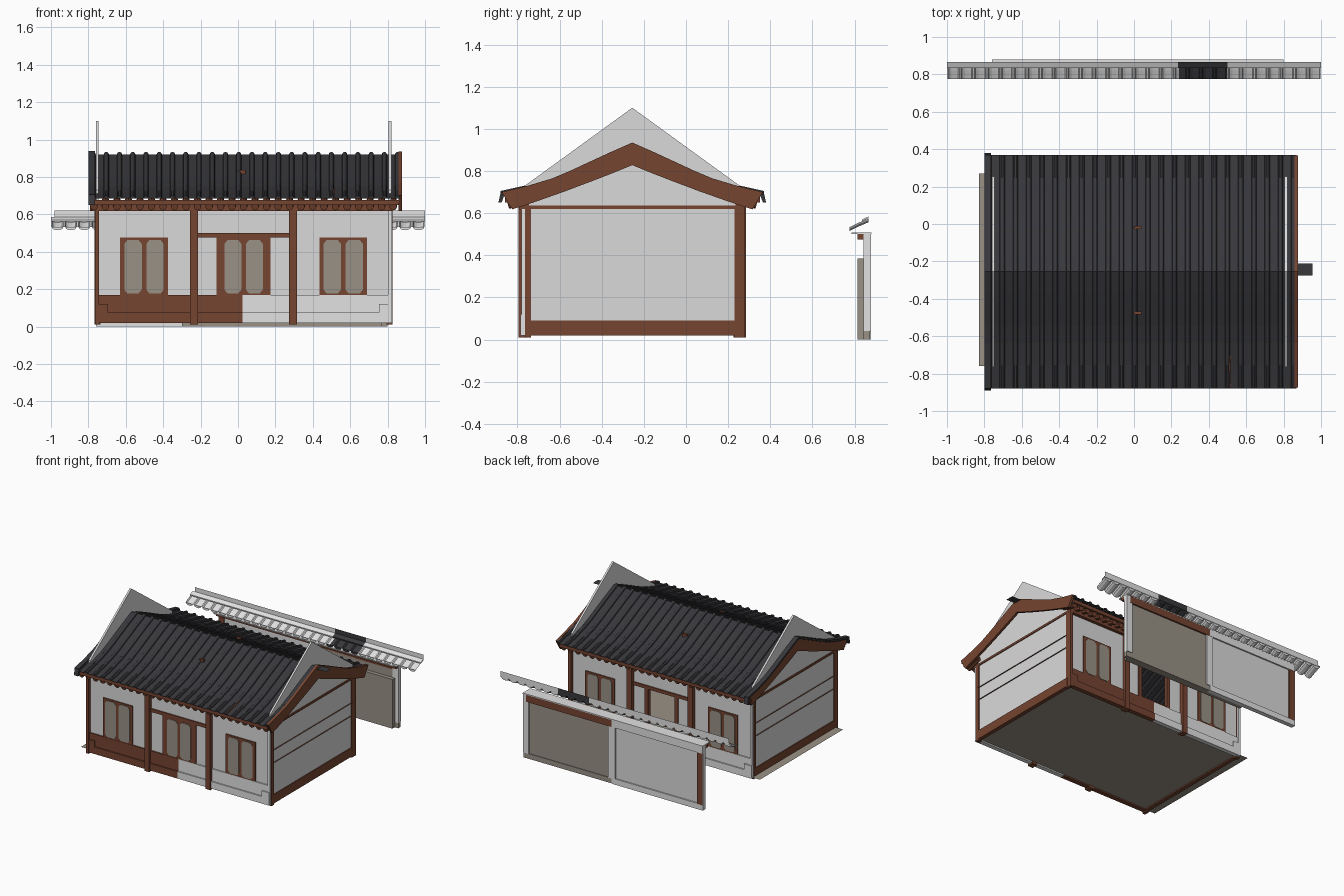
import bpy, bmesh, math
from mathutils import Vector

if "Cube" in bpy.data.objects:
    bpy.data.objects.remove(bpy.data.objects["Cube"])

def material(name, r, g, b):
    m = bpy.data.materials.new(name)
    m.diffuse_color = (r, g, b, 1)
    m.use_nodes = True
    m.node_tree.nodes["Principled BSDF"].inputs["Base Color"].default_value = m.diffuse_color
    return m

WALL = material("wall_grey", .70, .70, .70)
WHITE = material("plaster_white", .76, .76, .76)
BROWN = material("timber_brown", .18, .058, .03)
DARK = material("tile_black", .04, .04, .046)
TAN = material("pane_tan", .32, .285, .235)

def make(name, verts, faces, *mats):
    me = bpy.data.meshes.new(name)
    me.from_pydata(verts, [], faces)
    bm = bmesh.new()
    bm.from_mesh(me)
    bmesh.ops.recalc_face_normals(bm, faces=bm.faces)
    bm.to_mesh(me)
    bm.free()
    for m in mats:
        me.materials.append(m)
    ob = bpy.data.objects.new(name, me)
    bpy.context.collection.objects.link(ob)
    return ob

def prism(name, pts, axis, a, b, mat):
    """Extrude a 2D outline (other coord, z) along axis x or y."""
    n = len(pts)
    f = (lambda p, t: (t, p[0], p[1])) if axis == 'x' else (lambda p, t: (p[0], t, p[1]))
    verts = [f(p, a) for p in pts] + [f(p, b) for p in pts]
    faces = [tuple(range(n)), tuple(range(n, 2 * n))]
    faces += [(i, (i + 1) % n, n + (i + 1) % n, n + i) for i in range(n)]
    return make(name, verts, faces, mat)

def box(name, x0, x1, y0, y1, z0, z1, mat):
    return prism(name, [(x0, z0), (x1, z0), (x1, z1), (x0, z1)], 'y', y0, y1, mat)

def sheet(name, x0, x1, y0, y1, z, mat):
    return make(name, [(x0, y0, z), (x1, y0, z), (x1, y1, z), (x0, y1, z)], [(0, 1, 2, 3)], mat)

CX, CY = .03, -.255          # house centre; long walls repeat by half turn

def tiles(name, x0, x1, first, pitch, n, r, profile, mats, dark=None, h=1):
    """Sheet following a (y, z) profile with half-round rolls running along it."""
    sec = [(x0, 0)]
    for i in range(n):
        for k in range(6):
            a = math.pi * (1 - k / 5)
            sec.append((first + i * pitch + r * math.cos(a), h * r * math.sin(a)))
    sec.append((x1, 0))
    m = len(sec)
    verts = [(x, y, z + dz) for y, z in profile for x, dz in sec]
    faces = [(j * m + i, j * m + i + 1, (j + 1) * m + i + 1, (j + 1) * m + i)
             for j in range(len(profile) - 1) for i in range(m - 1)]
    # closed roll ends at the eave
    for j in (0, len(profile) - 1):
        faces += [tuple(j * m + 1 + i * 6 + k for k in range(6)) for i in range(n)]
    ob = make(name, verts, faces, *mats)
    if dark:
        for p in ob.data.polygons:
            p.material_index = int(dark[0] < p.center.x < dark[1])
    return ob

# ---------- long walls: front and back, each the half-turn of the other ----------
for side, s in (("front", 1), ("back", -1)):
    def hb(name, u0, u1, v0, v1, z0, z1, mat):
        xs = sorted((CX + s * u0, CX + s * u1))
        ys = sorted((CY + s * v0, CY + s * v1))
        return box(side + "_" + name, *xs, *ys, z0, z1, mat)

    # wall plaster, with the middle bay left open
    for i, (u0, u1) in enumerate(((-.79, -.14), (.14, .79))):
        hb("wall_%d" % i, u0, u1, -.51, -.495, .15, .62, WALL)
    hb("wall_over_door", -.14, .14, -.51, -.495, .475, .62, WALL)

    # stepped base, one half timber and one half plaster
    for nm, mat, a, b, e in (("timber", BROWN, -.79, -.005, -1), ("plaster", WHITE, -.005, .79, 1)):
        hb("base_low_" + nm, a, b, -.53, -.495, .02, .075, mat)
        hb("base_high_" + nm, a, b, -.52, -.495, .075, .17, mat)
        c = sorted((e * .79, e * .725))
        hb("base_corner_" + nm, *c, -.53, -.495, .075, .12, mat)

    # columns and beams
    for u in (-.265, .265):
        hb("column", u - .021, u + .021, -.54, -.49, .01, .65, BROWN)
    hb("corner_column_timber", -.795, -.773, -.535, -.485, .01, .63, BROWN)
    hb("corner_column_plaster", .773, .793, -.525, -.51, .02, .62, WHITE)
    hb("corner_column_inner", .765, .796, -.51, -.48, .01, .63, BROWN)
    hb("top_beam", -.79, .79, -.535, -.49, .617, .665, BROWN)
    hb("door_beam", -.25, .25, -.52, -.49, .475, .5, BROWN)

    # windows with chamfered panes
    for nm, u0, u1, edge in (("window_a", -.66, -.405, .022), ("door", -.145, .145, .042),
                             ("window_b", .405, .66, .022)):
        mid = (u0 + u1) / 2
        if nm == "door" and side == "back":       # open doorway
            hb("door_jamb_a", u0, u0 + .03, -.518, -.49, .17, .475, BROWN)
            hb("door_jamb_b", u1 - .03, u1, -.518, -.49, .17, .475, BROWN)
            hb("door_sill", u0, u1, -.518, -.49, .15, .18, BROWN)
            continue
        hb(nm + "_frame", u0, u1, -.518, -.49, .17, .475, BROWN)
        for a, b in ((u0 + edge, mid - .012), (mid + .012, u1 - edge)):
            c, d = .016, .02
            out = [(a + c, .178), (b - c, .178), (b, .178 + d), (b, .462 - d),
                   (b - c, .462), (a + c, .462), (a, .462 - d), (a, .178 + d)]
            out = [(CX + s * u, z) for u, z in out]
            prism(side + "_" + nm + "_pane", out, 'y', CY - s * .522, CY - s * .517, TAN)
            prism(side + "_" + nm + "_inner_pane", out, 'y', CY - s * .49, CY - s * .486, TAN)

    # rafters under the eave
    for i in range(27):
        u = -.80 + i * .0615
        p, q = Vector((CX + s * u, CY - s * .47, .675)), Vector((CX + s * u, CY - s * .59, .64))
        bpy.ops.mesh.primitive_cylinder_add(vertices=8, radius=.02, depth=(q - p).length,
                                            location=(p + q) / 2)
        ob = bpy.context.object
        ob.name = side + "_rafter"
        ob.rotation_euler = (q - p).to_track_quat('Z', 'Y').to_euler()
        ob.data.materials.append(BROWN)
    hb("eave_board", -.82, .83, -.605, -.585, .65, .678, BROWN)

# ---------- side walls and gables ----------
for side, s in (("right", 1), ("left", -1)):
    def sb(name, u0, u1, y0, y1, z0, z1, mat):
        xs = sorted((CX + s * u0, CX + s * u1))
        return box(side + "_" + name, *xs, y0, y1, z0, z1, mat)
    sb("side_wall", .775, .79, -.745, .235, .09, .62, WALL)
    sb("side_base", .765, .796, -.765, .245, .02, .09, BROWN)
    sb("side_beam", .77, .796, -.79, .28, .62, .637, BROWN)
    for z in (.34, .44):                          # paper-thin ledges
        xs = sorted((CX + s * .785, CX + s * .799))
        sheet(side + "_side_ledge", *xs, -.745, .235, z, BROWN)
    gable = [(CY - .51, .63), (CY + .51, .63), (CY + .51, .73), (CY, 1.10), (CY - .51, .73)]
    xs = sorted((CX + s * .775, CX + s * .79))
    prism(side + "_gable", gable, 'x', *xs, WALL)

# floor plate, showing past the left wall
sheet("floor", -.83, .80, -.76, .27, .03, TAN)

# ---------- main roof ----------
half = [(0, .92), (.1, .876), (.2, .83), (.29, .788), (.38, .75), (.5, .714), (.625, .686)]
roof = [(CY - d, z) for d, z in reversed(half)] + [(CY + d, z) for d, z in half[1:]]
tiles("roof_tiles", -.795, .87, -.775, .0708, 24, .014, roof, [DARK])

# bare timber showing through gaps near the front eave and at mid slope
for x in (-.28, -.14, .07, .29, .36, .51, .575):
    strip = [(CY - .45, .731), (CY - .615, .691), (CY - .615, .696), (CY - .45, .736)]
    prism("eave_gap_timber", strip, 'x', x - .006, x + .006, BROWN)
for y in (-.475, -.02):
    box("slope_peg", .0, .04, y - .008, y + .008, .80, .837, BROWN)

# curved gable boards
low = [(0, .828), (.06, .803), (.156, .765), (.32, .703), (.47, .65), (.57, .618)]
upper = [(d, z + .015) for d, z in half[:-1]] + [(.62, .70)]
board = [(CY - d, z) for d, z in reversed(upper)] + [(CY + d, z) for d, z in upper[1:]]
board += [(CY + d, z) for d, z in reversed(low)] + [(CY - d, z) for d, z in low[1:]]
prism("right_gable_board", board, 'x', .857, .876, BROWN)
prism("left_gable_board", board, 'x', -.79, -.771, BROWN)

# left verge tiles with drooping ends, and the ridge end plate
verge = [(y, z + .019) for y, z in roof] + [(y, z + .004) for y, z in reversed(roof)]
prism("left_verge", verge, 'x', -.80, -.765, DARK)
for s in (1, -1):
    droop = [(CY + s * .60, .706), (CY + s * .625, .695), (CY + s * .635, .65), (CY + s * .62, .65)]
    prism("verge_end", droop, 'x', -.80, -.765, DARK)
sheet("ridge_end_plate", .87, .955, -.275, -.21, .91, DARK)

# ---------- garden wall behind the house ----------
X0, X1, XM = -.76, .80, .03
for nm, a, b, mat in (("post_right", X1 - .05, X1, WHITE), ("post_middle", XM - .03, XM + .03, WHITE),
                      ("post_left", X0 + .005, X0 + .05, BROWN)):
    box("garden_wall_" + nm, a, b, .842, .877, .04, .5, mat)
box("garden_wall_left_end", X0, X0 + .005, .842, .877, .04, .5, WHITE)
box("garden_sill_plaster", X0, XM, .842, .877, 0, .045, WHITE)
box("garden_sill_tan", XM, X1, .842, .872, 0, .04, TAN)
box("garden_panel_tan", XM, X1 - .02, .847, .867, .03, .45, TAN)
box("garden_panel_grey", X0 + .01, XM, .847, .867, .03, .45, WALL)
box("garden_beam_timber", XM, X1 - .03, .847, .879, .445, .5, BROWN)
box("garden_beam_plaster", X0, XM, .847, .879, .445, .5, WHITE)
box("garden_front_plate", -.3, .77, .813, .843, 0, .385, TAN)
box("garden_front_beam", X0, X1, .813, .847, .475, .5, BROWN)
box("garden_cap", X0, X1, .785, .88, .5, .507, WHITE)

# small tiled coping of trays with one dark stretch
tiles("coping_tiles", -.998, .998, -.965, .0715, 28, .031,
      [(.775, .533), (.82, .555), (.865, .574)], [WHITE, DARK], (.235, .5), h=-.6)
for nm, a, b, mat in (("left", -1, .235, WHITE), ("dark", .235, .5, DARK), ("right", .5, 1, WHITE)):
    a2 = max(a, -.98)
    strip = [(.835, .562), (.867, .577), (.867, .585), (.835, .57)]
    prism("coping_band_" + nm, strip, 'x', a, b, mat)
    make("coping_ridge_" + nm, [(a2, .868, .575), (b, .868, .575), (b, .868, .62), (a2, .868, .62)],
         [(0, 1, 2, 3)], mat)
